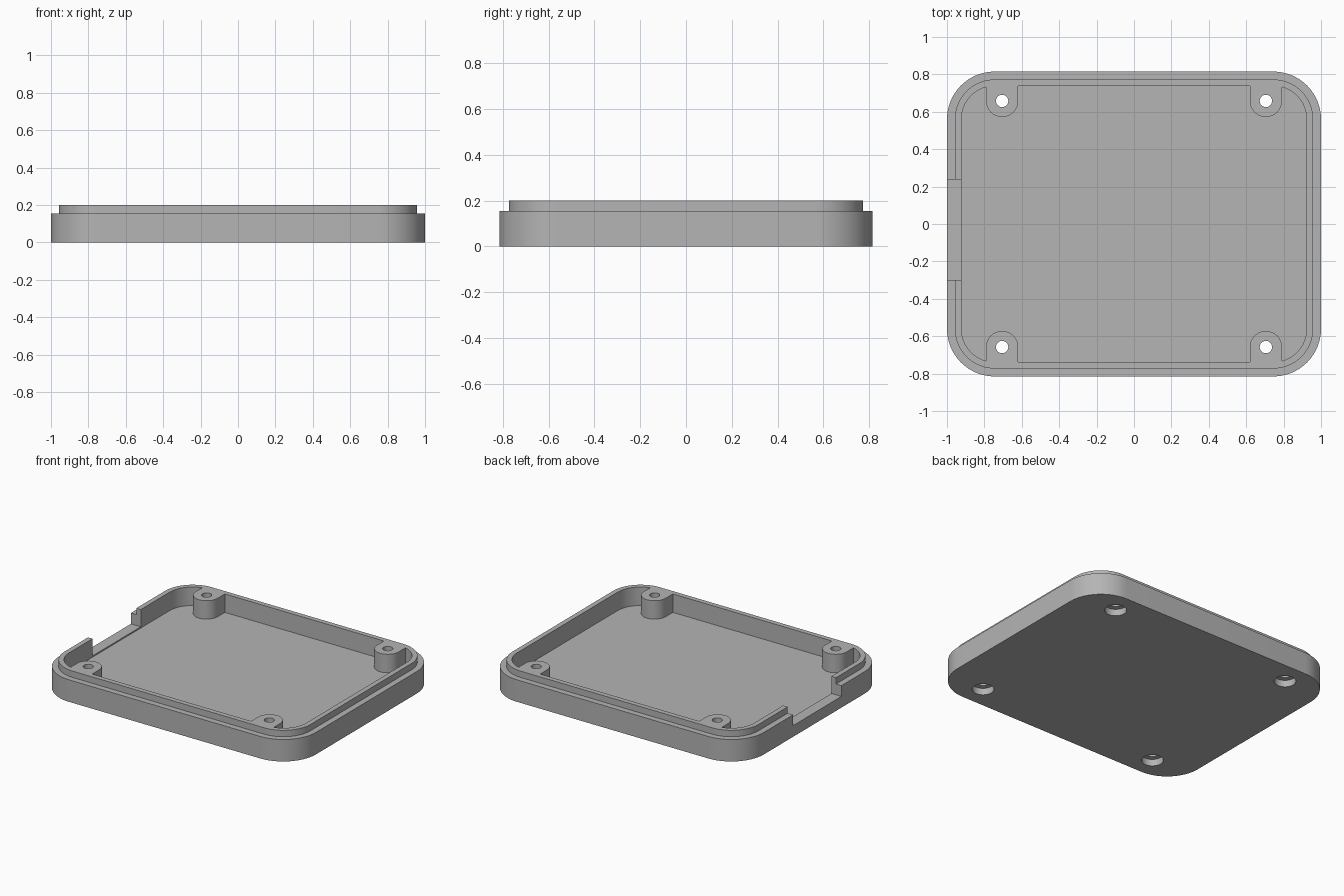
import bpy, bmesh, math

if "Cube" in bpy.data.objects:
    bpy.data.objects.remove(bpy.data.objects["Cube"], do_unlink=True)

HALF_X, HALF_Y, RADIUS = 1.0, 0.815, 0.255
SHOULDER, TOP, FLOOR, NOTCH_FLOOR = 0.155, 0.2, 0.07, 0.079
BOSS_X, BOSS_Y, BOSS_R = 0.705, 0.658, 0.086

grey = bpy.data.materials.new("plastic_grey")
grey.use_nodes = True
colour = (0.46, 0.46, 0.46, 1)
grey.diffuse_color = colour
grey.node_tree.nodes["Principled BSDF"].inputs["Base Color"].default_value = colour


def prism(name, outline, z0, z1):
    """Extrude a closed 2D outline from z0 to z1."""
    bm = bmesh.new()
    face = bm.faces.new([bm.verts.new((x, y, z0)) for x, y in outline])
    ext = bmesh.ops.extrude_face_region(bm, geom=[face])
    verts = [v for v in ext["geom"] if isinstance(v, bmesh.types.BMVert)]
    bmesh.ops.translate(bm, verts=verts, vec=(0, 0, z1 - z0))
    bmesh.ops.recalc_face_normals(bm, faces=bm.faces)
    mesh = bpy.data.meshes.new(name)
    bm.to_mesh(mesh)
    bm.free()
    mesh.materials.append(grey)
    obj = bpy.data.objects.new(name, mesh)
    bpy.context.collection.objects.link(obj)
    return obj


def rounded(inset, steps=16):
    """Rounded rectangle, offset inward from the outer wall."""
    r = RADIUS - inset
    cx, cy = HALF_X - RADIUS, HALF_Y - RADIUS
    points = []
    for q, (sx, sy) in enumerate([(1, 1), (-1, 1), (-1, -1), (1, -1)]):
        for i in range(steps + 1):
            a = (q + i / steps) * math.pi / 2
            points.append((sx * cx + r * math.cos(a), sy * cy + r * math.sin(a)))
    return points


def circle(cx, cy, r, steps=32):
    return [(cx + r * math.cos(math.tau * i / steps),
             cy + r * math.sin(math.tau * i / steps)) for i in range(steps)]


def boss_outline(cx, cy, side):
    """Round toward the middle, straight out to the wall."""
    arc = [(cx + BOSS_R * math.cos(math.pi * i / 20),
            cy - side * BOSS_R * math.sin(math.pi * i / 20)) for i in range(21)]
    end = side * (HALF_Y + 0.1)
    return arc + [(cx - BOSS_R, end), (cx + BOSS_R, end)]


def combine(target, tool, operation):
    """Apply a boolean and discard the tool object."""
    mod = target.modifiers.new("cut", "BOOLEAN")
    mod.operation, mod.solver, mod.object = operation, "EXACT", tool
    graph = bpy.context.evaluated_depsgraph_get()
    mesh = bpy.data.meshes.new_from_object(target.evaluated_get(graph))
    target.modifiers.clear()
    target.data = mesh
    bpy.data.objects.remove(tool, do_unlink=True)


# Outer tray with the raised lip
case = prism("enclosure_base", rounded(0), 0, SHOULDER)
combine(case, prism("lip", rounded(0.042), 0.03, TOP), "UNION")

# Cavity, leaving the four screw bosses standing
cavity = prism("cavity_cutter", rounded(0.077), FLOOR, TOP + 0.1)
corners = [(sx * BOSS_X, sy * BOSS_Y, sy) for sx in (-1, 1) for sy in (-1, 1)]
for x, y, side in corners:
    combine(cavity, prism("boss", boss_outline(x, y, side), 0, TOP + 0.2), "DIFFERENCE")
combine(case, cavity, "DIFFERENCE")

# Screw holes with wide recesses underneath
for x, y, side in corners:
    combine(case, prism("screw_hole", circle(x, y, 0.033), -0.1, TOP + 0.1), "DIFFERENCE")
    combine(case, prism("head_recess", circle(x, y, 0.07), -0.1, 0.047), "DIFFERENCE")

# Connector opening in the right wall
opening = [(-1.1, -0.3), (-0.9, -0.3), (-0.9, 0.237), (-1.1, 0.237)]
combine(case, prism("opening", opening, NOTCH_FLOOR, TOP + 0.1), "DIFFERENCE")

case.data.name = "enclosure_base"
bpy.ops.object.select_all(action="DESELECT")
case.select_set(True)
bpy.context.view_layer.objects.active = case
bpy.ops.object.shade_smooth_by_angle(angle=math.radians(30))
